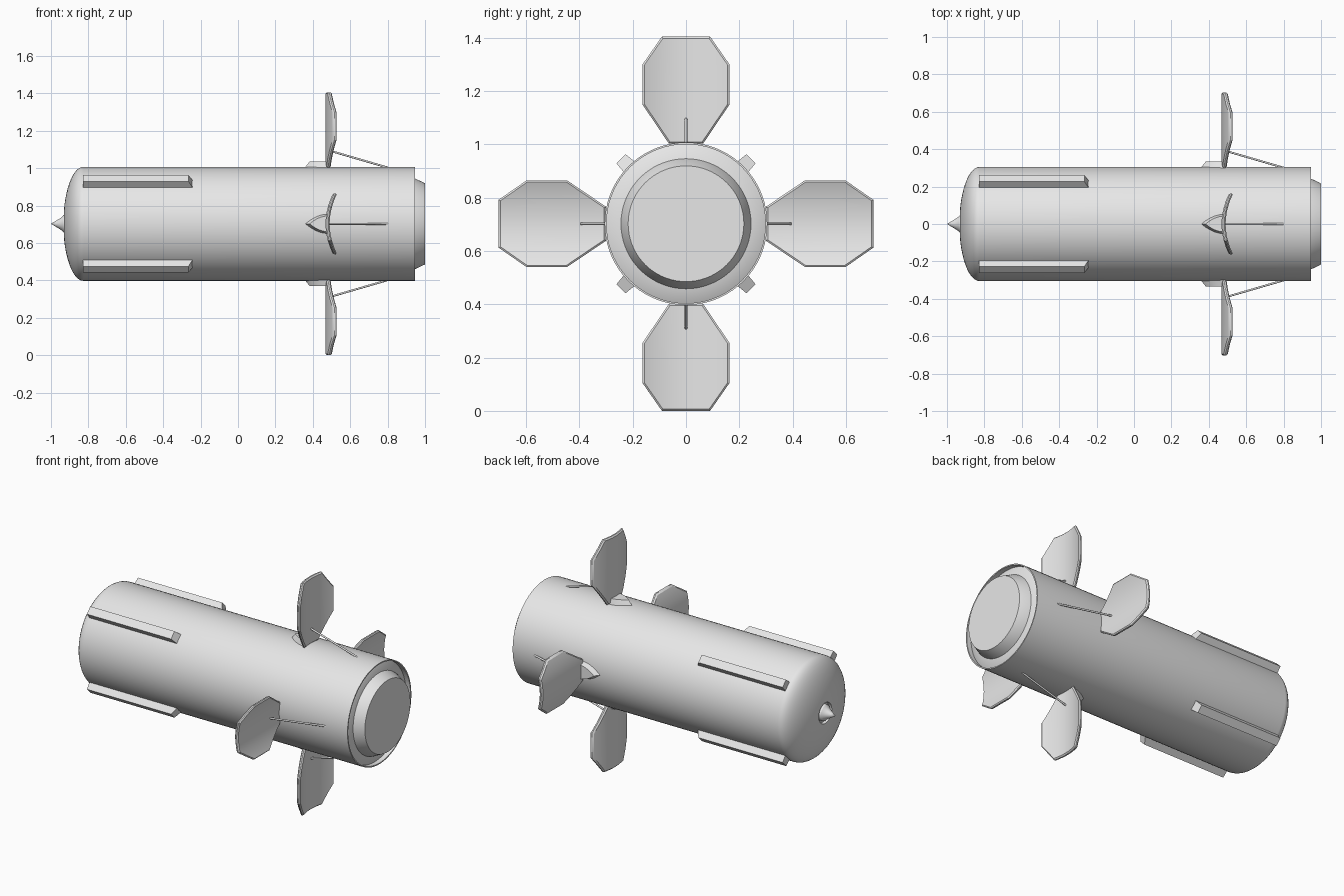
import bpy, bmesh, math
from mathutils import Matrix

cube = bpy.data.objects.get("Cube")
if cube:
    bpy.data.objects.remove(cube, do_unlink=True)

AXIS_Z = 0.7025   # height of the long axis
R = 0.305         # body radius

grey = bpy.data.materials.new("plain_grey")
grey.use_nodes = True
grey.diffuse_color = (0.8, 0.8, 0.8, 1)
grey.node_tree.nodes["Principled BSDF"].inputs["Base Color"].default_value = (0.8, 0.8, 0.8, 1)


def finish(name, bm, sharp=30):
    """Clean up a bmesh and turn it into a smooth mesh with sharp edges."""
    bmesh.ops.remove_doubles(bm, verts=bm.verts, dist=1e-5)
    bmesh.ops.recalc_face_normals(bm, faces=bm.faces)
    mesh = bpy.data.meshes.new(name)
    bm.to_mesh(mesh)
    bm.free()
    mesh.materials.append(grey)
    mesh.shade_smooth()
    mesh.set_sharp_from_angle(angle=math.radians(sharp))
    return mesh


def place(name, mesh, angle=0.0):
    """Put a mesh on the long axis, turned about it; angle 0 points up."""
    ob = bpy.data.objects.new(name, mesh)
    ob.matrix_world = Matrix.Translation((0, 0, AXIS_Z)) @ Matrix.Rotation(angle, 4, "X")
    bpy.context.scene.collection.objects.link(ob)


def lathe(name, profile, n=72):
    """Revolve (x, radius) points about the x axis."""
    bm = bmesh.new()
    verts = [bm.verts.new((x, 0, r)) for x, r in profile]
    edges = [bm.edges.new(pair) for pair in zip(verts, verts[1:])]
    bmesh.ops.spin(bm, geom=verts + edges, cent=(0, 0, 0), axis=(1, 0, 0),
                   angle=math.tau, steps=n)
    return finish(name, bm)


def loft(name, low, high):
    """Solid between two outlines with the same number of points."""
    bm = bmesh.new()
    a = [bm.verts.new(p) for p in low]
    b = [bm.verts.new(p) for p in high]
    bm.faces.new(a)
    bm.faces.new(b)
    for i in range(len(a)):
        j = (i + 1) % len(a)
        bm.faces.new((a[i], a[j], b[j], b[i]))
    return finish(name, bm)


# body: domed nose with a small socket, straight wall, recessed rear
dome = []
for i in range(13):
    t = math.radians(13 + 77 * i / 12)
    dome.append((-0.826 - 0.108 * math.cos(t), R * math.sin(t)))
body = [(-0.915, 0), (-0.915, 0.058), (-0.931, 0.062)] + dome
body += [(0.945, R), (0.945, 0.298), (0.915, 0.298), (0.94, 0.245), (0.94, 0)]
place("body", lathe("body", body))

# pointed probe in the nose
probe = [(-0.912, 0), (-0.912, 0.05), (-0.932, 0.046), (-0.942, 0.036),
         (-0.955, 0.027), (-0.975, 0.015), (-1.0, 0)]
place("nose_probe", lathe("nose_probe", probe, 32))

# rear end plate
place("rear_plate", lathe("rear_plate", [(0.935, 0), (0.935, 0.245), (0.945, 0.243),
                                         (1.0, 0.217), (1.0, 0)]))


# rails along the front half, with a sloped rear end
def rail_outline(end, half, r):
    return [(-0.828, -half, r), (end, -half, r), (end, half, r), (-0.828, half, r)]


rail = loft("rail", rail_outline(-0.235, 0.03, 0.285), rail_outline(-0.265, 0.024, 0.345))


# curved eight-sided fin
def fin_mesh():
    bm = bmesh.new()
    half = 0.163
    side = [0.03, 0.064, 0.09, 0.125, half]
    columns = []
    for y in [-v for v in reversed(side)] + [0] + side:
        a = abs(y)
        top = 0.7025 - 0.105 * max(0, (a - 0.09) / (half - 0.09))
        low = 0.3 + 0.147 * max(0, (a - 0.064) / (half - 0.064))
        x = 0.468 + 0.04 * (y / half) ** 2
        columns.append((bm.verts.new((x, y, low)), bm.verts.new((x, y, top))))
    for (a, b), (c, d) in zip(columns, columns[1:]):
        bm.faces.new((a, c, d, b))
    out = bmesh.ops.extrude_face_region(bm, geom=bm.faces[:])
    moved = [v for v in out["geom"] if isinstance(v, bmesh.types.BMVert)]
    bmesh.ops.translate(bm, verts=moved, vec=(0.022, 0, 0))
    bmesh.ops.recalc_face_normals(bm, faces=bm.faces)
    rim = [e for e in bm.edges if len(e.link_faces) == 2 and e.calc_face_angle() > 1.0]
    bmesh.ops.bevel(bm, geom=rim, offset=0.007, segments=1, affect="EDGES")
    return finish("fin", bm, 25)


fin = fin_mesh()


# leaf-shaped fairing ahead of each fin root
def leaf(tip, half, r, n=10):
    right = [(tip + (0.482 - tip) * i / n, half * (1 - (1 - i / n) ** 2), r)
             for i in range(n + 1)]
    return right + [(x, -y, z) for x, y, z in reversed(right[1:])]


fairing = loft("fairing", leaf(0.345, 0.056, 0.285), leaf(0.383, 0.042, 0.333))


# thin rod bracing each fin to the body
def strut_mesh():
    bm = bmesh.new()
    x0, r0, x1, r1 = 0.48, 0.394, 0.8, 0.301
    length = math.hypot(x1 - x0, r1 - r0)
    tilt = math.atan2(x1 - x0, r1 - r0)
    m = Matrix.Translation(((x0 + x1) / 2, 0, (r0 + r1) / 2)) @ Matrix.Rotation(tilt, 4, "Y")
    bmesh.ops.create_cone(bm, cap_ends=True, segments=10, radius1=0.0055,
                          radius2=0.0055, depth=length, matrix=m)
    return finish("strut", bm, 50)


strut = strut_mesh()

# four of each around the axis; rails sit between the fins
for i, where in enumerate(["top", "front", "bottom", "back"]):
    turn = i * math.pi / 2
    place("fin_" + where, fin, turn)
    place("fairing_" + where, fairing, turn)
    place("strut_" + where, strut, turn)
for i, where in enumerate(["upper_front", "lower_front", "lower_back", "upper_back"]):
    place("rail_" + where, rail, (i + 0.5) * math.pi / 2)
